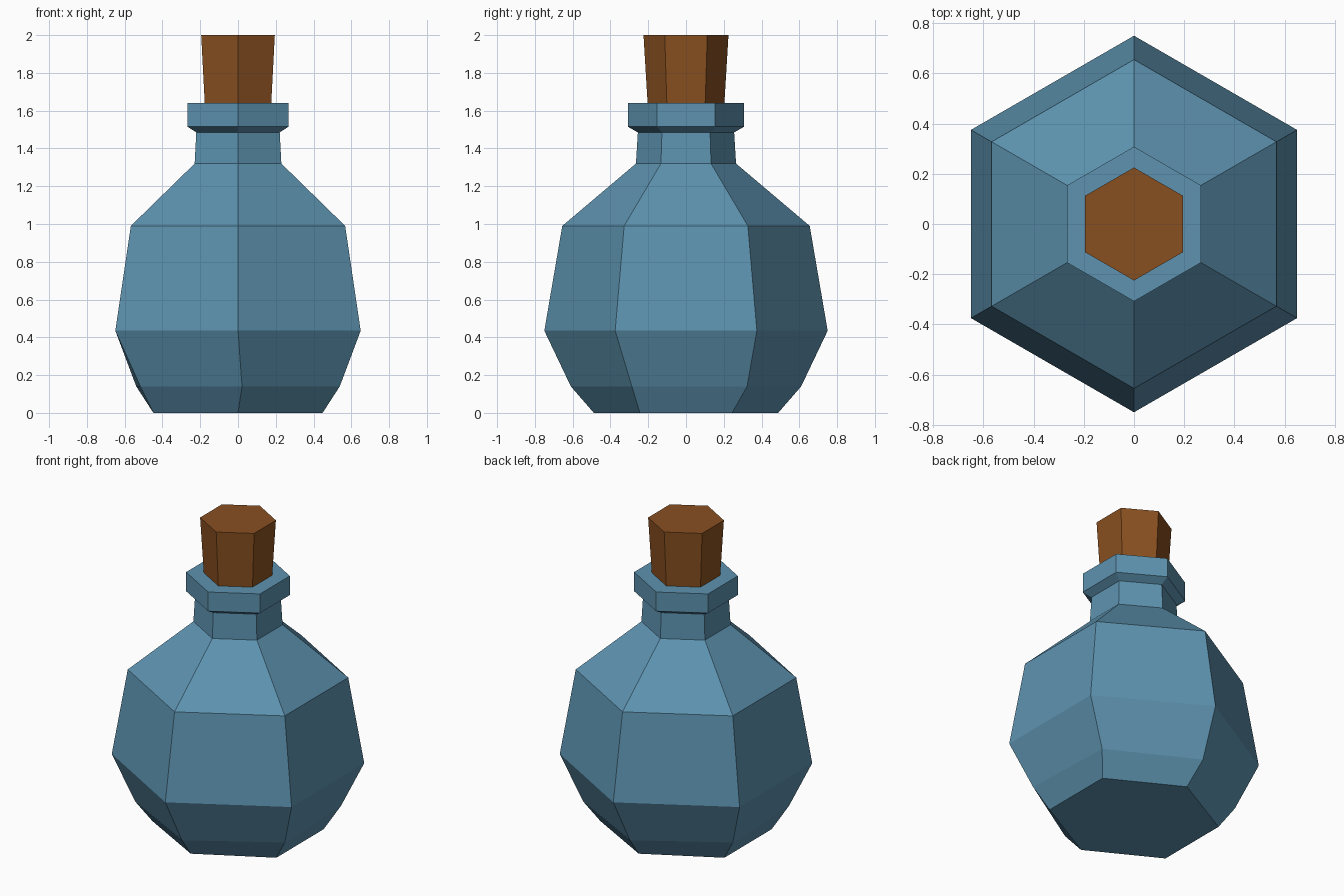
import bpy, bmesh
from math import sin, cos, pi, radians

if "Cube" in bpy.data.objects:
    bpy.data.objects.remove(bpy.data.objects["Cube"])

SIDES = 6


def material(name, rgb):
    m = bpy.data.materials.new(name)
    m.diffuse_color = (*rgb, 1)
    m.use_nodes = True
    m.node_tree.nodes["Principled BSDF"].inputs["Base Color"].default_value = m.diffuse_color
    return m


def lathe(name, profile, mat):
    """Stack six-sided rings of (radius, z, x scale, twist in degrees) and cap both ends."""
    bm = bmesh.new()
    rings = []
    for r, z, sx, twist in profile:
        angles = [-pi / 2 + radians(twist) + 2 * pi * i / SIDES for i in range(SIDES)]
        rings.append([bm.verts.new((r * sx * cos(a), r * sin(a), z)) for a in angles])
    for low, high in zip(rings, rings[1:]):
        for i in range(SIDES):
            j = (i + 1) % SIDES
            bm.faces.new((low[i], low[j], high[j], high[i]))
    bm.faces.new(rings[0][::-1])
    bm.faces.new(rings[-1])
    mesh = bpy.data.meshes.new(name)
    bm.to_mesh(mesh)
    bm.free()
    mesh.materials.append(mat)
    obj = bpy.data.objects.new(name, mesh)
    bpy.context.collection.objects.link(obj)
    return obj


glass = material("glass_blue", (0.11, 0.29, 0.43))
brown = material("cork_brown", (0.25, 0.08, 0.015))

# Faceted bottle: base, belly, shoulder, neck and lip
lathe("bottle", [
    (0.488, 0.0, 1.06, 0),
    (0.61, 0.14, 1.0, 2),
    (0.75, 0.435, 1.0, 0),
    (0.655, 0.99, 1.0, 0),
    (0.265, 1.32, 1.0, 0),
    (0.255, 1.485, 1.0, 0),
    (0.308, 1.515, 1.0, 0),
    (0.308, 1.64, 1.0, 0),
], glass)

# Tapered cork, seated slightly into the lip
lathe("cork", [(0.202, 1.62, 1.0, 0), (0.225, 2.0, 1.0, 0)], brown)
